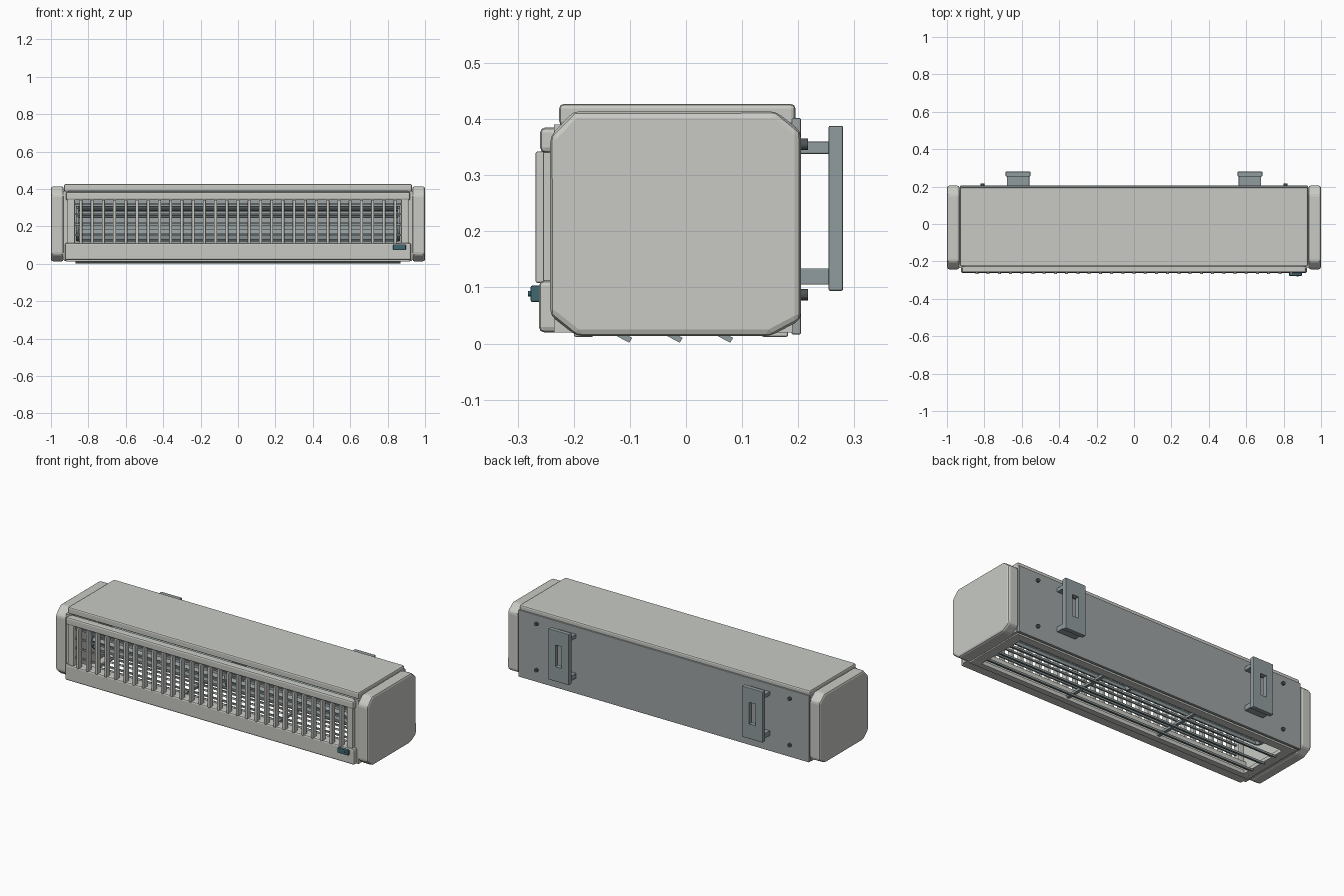
import bpy, bmesh, math
from mathutils import Matrix

if "Cube" in bpy.data.objects:
    bpy.data.objects.remove(bpy.data.objects["Cube"])

def material(name, rgb):
    m = bpy.data.materials.new(name)
    m.diffuse_color = (*rgb, 1)
    m.use_nodes = True
    m.node_tree.nodes["Principled BSDF"].inputs["Base Color"].default_value = m.diffuse_color
    return m

SHELL = material("warm_grey", (0.58, 0.59, 0.55))
PANEL = material("cool_grey", (0.34, 0.37, 0.37))
STEEL = material("blue_grey", (0.28, 0.33, 0.34))
DARK = material("dark_metal", (0.08, 0.09, 0.09))
TEAL = material("teal", (0.05, 0.14, 0.16))

def finish(name, bm, mat, bevel=0.0):
    bmesh.ops.recalc_face_normals(bm, faces=bm.faces)
    me = bpy.data.meshes.new(name)
    bm.to_mesh(me)
    bm.free()
    ob = bpy.data.objects.new(name, me)
    bpy.context.collection.objects.link(ob)
    me.materials.append(mat)
    if bevel:
        b = ob.modifiers.new("bevel", 'BEVEL')
        b.width, b.segments = bevel, 2
        b.limit_method, b.angle_limit = 'ANGLE', math.radians(25)
    return ob

def add_box(bm, x, y, z, tilt=0.0):
    """Box from (min, max) ranges, optionally tilted about its x axis."""
    c = [(a + b) / 2 for a, b in (x, y, z)]
    s = [b - a for a, b in (x, y, z)]
    bmesh.ops.create_cube(bm, size=1, matrix=Matrix.Translation(c)
                          @ Matrix.Rotation(tilt, 4, 'X') @ Matrix.Diagonal((*s, 1)))

def boxes(name, items, mat, bevel=0.0):
    bm = bmesh.new()
    for it in items:
        add_box(bm, *it)
    return finish(name, bm, mat, bevel)

def add_cyl(bm, pos, r, depth, axis, sides=24):
    rot = Matrix.Rotation(math.pi / 2, 4, 'Y' if axis == 'X' else 'X')
    bmesh.ops.create_cone(bm, cap_ends=True, segments=sides, radius1=r, radius2=r,
                          depth=depth, matrix=Matrix.Translation(pos) @ rot)

# chamfered end caps
CAP = [(-0.242, 0.05), (-0.195, 0.013), (0.15, 0.013), (0.205, 0.042),
       (0.205, 0.378), (0.16, 0.414), (-0.2, 0.414), (-0.242, 0.37)]
for side, sx in (("left", -1), ("right", 1)):
    bm = bmesh.new()
    f = bm.faces.new([bm.verts.new((sx * 0.932, y, z)) for y, z in CAP])
    ext = bmesh.ops.extrude_face_region(bm, geom=[f])
    for v in ext["geom"]:
        if isinstance(v, bmesh.types.BMVert):
            v.co.x = sx * 1.0
    if not any(len(p.verts) == 8 and abs(p.calc_center_median().x) < 0.94 for p in bm.faces):
        bm.faces.new([v for v in bm.verts if abs(v.co.x) < 0.94])
    finish(side + "_end_cap", bm, SHELL, 0.012)

# outer shell
W = (-0.93, 0.93)
boxes("top_panel", [(W, (-0.226, 0.195), (0.388, 0.427))], SHELL, 0.008)
boxes("back_panel", [(W, (0.188, 0.205), (0.016, 0.402))], PANEL, 0.003)
boxes("front_top_rail", [((-0.92, 0.92), (-0.26, -0.215), (0.34, 0.385))], SHELL, 0.009)
boxes("front_bottom_rail", [((-0.925, 0.925), (-0.262, -0.195), (0.02, 0.112))], SHELL, 0.009)
for side, sx in (("left", -1), ("right", 1)):
    xs = sorted((sx * 0.872, sx * 0.912))
    boxes(side + "_front_post", [(xs, (-0.255, -0.215), (0.10, 0.35))], SHELL, 0.005)
    xs = sorted((sx * 0.905, sx * 0.935))
    boxes(side + "_inner_wall", [(xs, (-0.235, 0.19), (0.02, 0.39))], SHELL)

# bottom outlet frame, louvers and cross bars
boxes("outlet_frame", [
    ((-0.92, 0.92), (-0.20, -0.165), (0.012, 0.036)),
    ((-0.92, 0.92), (0.135, 0.182), (0.012, 0.036)),
    ((-0.92, -0.865), (-0.20, 0.182), (0.013, 0.035)),
    ((0.865, 0.92), (-0.20, 0.182), (0.013, 0.035))], SHELL, 0.003)
boxes("outlet_louvers", [((-0.87, 0.87), (y - 0.022, y + 0.022), (0.011, 0.021), math.radians(-28))
                         for y in (-0.118, -0.028, 0.062)], STEEL)
boxes("outlet_cross_bars", [((x - 0.009, x + 0.009), (-0.17, 0.14), (0.022, 0.036))
                            for x in (-0.3, 0.3)], STEEL)

# front grille
boxes("grille_slats", [((x - 0.008, x + 0.008), (-0.268, -0.236), (0.108, 0.342))
                       for x in [-0.84 + 0.06 * i for i in range(29)]], SHELL, 0.003)
boxes("grille_cross_rods", [((-0.875, 0.875), (-0.238, -0.230), (z - 0.005, z + 0.005))
                            for z in (0.155, 0.21, 0.265, 0.32)], STEEL)

# cross-flow fan rotor
RY, RZ, RR = -0.02, 0.215, 0.085
bm = bmesh.new()
for i in range(12):
    a = math.tau * i / 12
    y, z = RY + RR * math.cos(a), RZ + RR * math.sin(a)
    add_box(bm, (-0.86, 0.86), (y - 0.011, y + 0.011), (z - 0.0025, z + 0.0025), a + 0.7)
finish("fan_blades", bm, STEEL)
bm = bmesh.new()
for x in (-0.86, 0, 0.86):
    add_cyl(bm, (x, RY, RZ), RR + 0.008, 0.014, 'X', 32)
add_cyl(bm, (0, RY, RZ), 0.01, 1.82, 'X', 16)
finish("fan_discs_and_shaft", bm, STEEL)

# wall brackets with keyhole slot
for side, cx in (("left", -0.62), ("right", 0.62)):
    plate = boxes(side + "_bracket_plate",
                  [((cx - 0.066, cx + 0.066), (0.254, 0.28), (0.094, 0.388))], STEEL, 0.003)
    cut = boxes(side + "_slot_cutter",
                [((cx - 0.02, cx + 0.02), (0.22, 0.32), (0.18, 0.305))], STEEL)
    cut.hide_render = True
    cut.hide_viewport = True
    cut.display_type = 'WIRE'
    m = plate.modifiers.new("slot", 'BOOLEAN')
    m.operation, m.object, m.solver = 'DIFFERENCE', cut, 'EXACT'
    boxes(side + "_bracket_arms", [((cx - 0.06, cx + 0.06), (0.2, 0.258), z)
                                   for z in ((0.338, 0.36), (0.105, 0.134))], STEEL, 0.002)

# rear bolts
bm = bmesh.new()
for x in (-0.81, 0.81):
    for z in (0.087, 0.355):
        add_cyl(bm, (x, 0.208, z), 0.010, 0.018, 'Y', 16)
finish("rear_bolts", bm, DARK)

# control panel on the lower rail
boxes("control_panel", [((0.83, 0.897), (-0.277, -0.258), (0.074, 0.103))], TEAL, 0.003)
bm = bmesh.new()
add_cyl(bm, (0.875, -0.278, 0.089), 0.005, 0.008, 'Y', 16)
finish("control_button", bm, TEAL)
